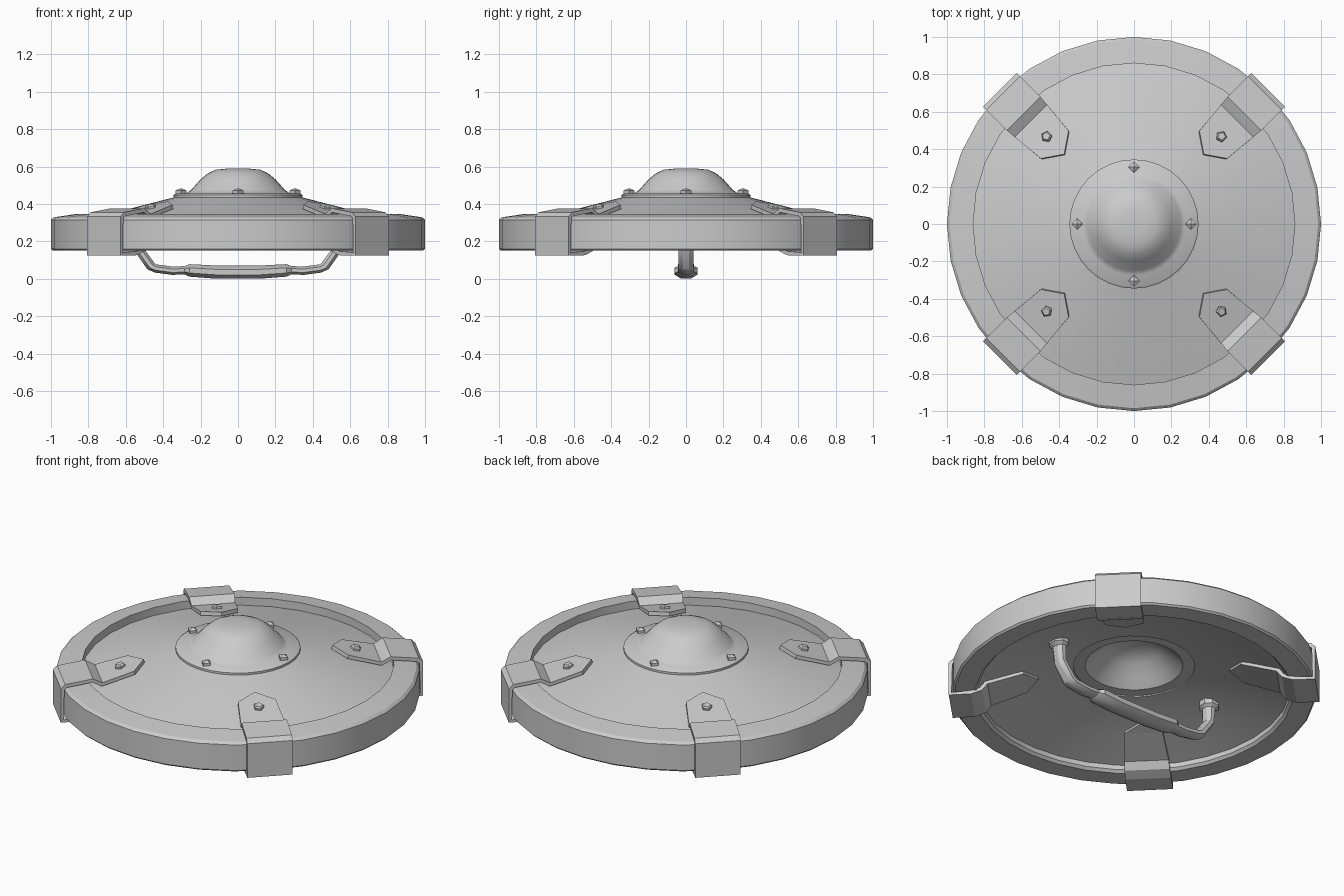
import bpy, bmesh, math
from mathutils import Matrix, Vector

if "Cube" in bpy.data.objects:
    bpy.data.objects.remove(bpy.data.objects["Cube"])


def finish(name, bm, smooth=None):
    bmesh.ops.recalc_face_normals(bm, faces=bm.faces)
    return to_object(name, bm, smooth)


def to_object(name, bm, smooth=None):
    me = bpy.data.meshes.new(name)
    bm.to_mesh(me)
    bm.free()
    ob = bpy.data.objects.new(name, me)
    bpy.context.collection.objects.link(ob)
    if smooth:
        bpy.ops.object.select_all(action='DESELECT')
        bpy.context.view_layer.objects.active = ob
        ob.select_set(True)
        bpy.ops.object.shade_smooth_by_angle(angle=math.radians(smooth))
    return ob


def lathe(name, profile, n=32, smooth=30):
    """Revolve a closed (radius, z) profile around z."""
    bm = bmesh.new()
    rings = []
    for r, z in profile:
        if r == 0:
            rings.append([bm.verts.new((0, 0, z))] * n)
        else:
            rings.append([bm.verts.new((r * math.cos(math.tau * k / n),
                                        r * math.sin(math.tau * k / n), z)) for k in range(n)])
    for a, b in zip(rings, rings[1:] + rings[:1]):
        if a[0] == a[1] and b[0] == b[1]:
            continue
        for k in range(n):
            j = (k + 1) % n
            bm.faces.new(list(dict.fromkeys((a[k], a[j], b[j], b[k]))))
    return finish(name, bm, smooth)


def rivet(name, loc, sides, radius, height, tilt, heading, peak):
    """Low-poly rivet: short prism with a tapered head."""
    bm = bmesh.new()
    bmesh.ops.create_cone(bm, cap_ends=True, segments=sides, radius1=radius, radius2=radius,
                          depth=height, matrix=Matrix.Translation((0, 0, height / 2)))
    bmesh.ops.create_cone(bm, cap_ends=True, segments=sides, radius1=radius, radius2=radius * peak,
                          depth=height * .6, matrix=Matrix.Translation((0, 0, height * 1.3)))
    bmesh.ops.remove_doubles(bm, verts=bm.verts, dist=.0005)
    ob = finish(name, bm)
    ob.matrix_world = (Matrix.Translation(loc) @ Matrix.Rotation(heading, 4, 'Z')
                       @ Matrix.Rotation(tilt, 4, 'Y'))


def sweep(name, path, n=8):
    """Sweep an oval along (x, z, half_width_y, half_thickness) stations."""
    bm = bmesh.new()
    rings = []
    for i, (x, z, wy, wt) in enumerate(path):
        p, q = path[max(i - 1, 0)], path[min(i + 1, len(path) - 1)]
        d = Vector((q[0] - p[0], 0, q[1] - p[1])).normalized()
        nrm = Vector((-d.z, 0, d.x))
        rings.append([bm.verts.new(Vector((x, 0, z)) + nrm * wt * math.cos(math.tau * (k + .5) / n)
                                   + Vector((0, wy * math.sin(math.tau * (k + .5) / n), 0)))
                      for k in range(n)])
    for a, b in zip(rings, rings[1:]):
        for k in range(n):
            bm.faces.new((a[k], a[(k + 1) % n], b[(k + 1) % n], b[k]))
    bm.faces.new(rings[0])
    bm.faces.new(rings[-1])
    return finish(name, bm, 30)


# Outer rim band
lathe("rim", [(.86, .347), (.985, .329), (1, .315), (1, .16), (.99, .15),
              (.875, .15), (.86, .165)])

# Thick shallow conical plate, open under the boss
lathe("shield_plate", [(.335, .437), (.45, .408), (.66, .354), (.87, .296),
                       (.87, .19), (.66, .256), (.45, .308), (.335, .328)])

# Hollow domed boss with flange
lathe("boss", [(.345, .43), (.345, .447), (.335, .455), (.275, .458), (.25, .476), (.2, .532),
               (.16, .565), (.12, .583), (.06, .589), (0, .59),
               (0, .485), (.09, .475), (.16, .44), (.22, .38), (.27, .335), (.336, .335)],
      smooth=40)

# Boss rivets
for k in range(4):
    a = k * math.pi / 2
    rivet("boss_rivet", (.305 * math.cos(a), .305 * math.sin(a), .452), 4, .03, .02, 0, a, .08)


# Corner straps folded around the rim
strap = [(.60, .395, .105), (.78, .347, .122), (.834, .377, .127), (.99, .355, .127),
         (1.014, .332, .127), (1.014, .125, .127), (.89, .126, .127), (.83, .148, .125),
         (.80, .188, .122), (.60, .252, .105)]
for k in range(4):
    bm = bmesh.new()
    left = [bm.verts.new((r, w, z)) for r, z, w in strap]
    right = [bm.verts.new((r, -w, z)) for r, z, w in strap]
    for i in range(len(strap) - 1):
        bm.faces.new((left[i], right[i], right[i + 1], left[i + 1]))
    bm.faces.new((bm.verts.new((.528, 0, .414)), right[0], left[0]))
    bm.faces.new((left[-1], right[-1], bm.verts.new((.528, 0, .272))))
    ob = to_object("rim_strap", bm)
    mod = ob.modifiers.new("thickness", 'SOLIDIFY')
    mod.thickness, mod.offset = .022, -1
    a = math.pi / 4 + k * math.pi / 2
    ob.rotation_euler.z = a
    rivet("strap_rivet", (.658 * math.cos(a), .658 * math.sin(a), .376), 5, .03, .015,
          math.radians(15), a, .7)

# Hand grip: collars, posts, bends and thicker middle
half = [(.54, .30, .06, .055), (.54, .265, .06, .055), (.538, .25, .044, .034),
        (.532, .16, .042, .027), (.465, .067, .045, .027), (.44, .055, .045, .024),
        (.35, .043, .045, .024), (.285, .046, .045, .024), (.26, .045, .066, .036),
        (.12, .036, .066, .038)]
sweep("hand_grip", [(-x, z, w, t) for x, z, w, t in half] + half[::-1])
